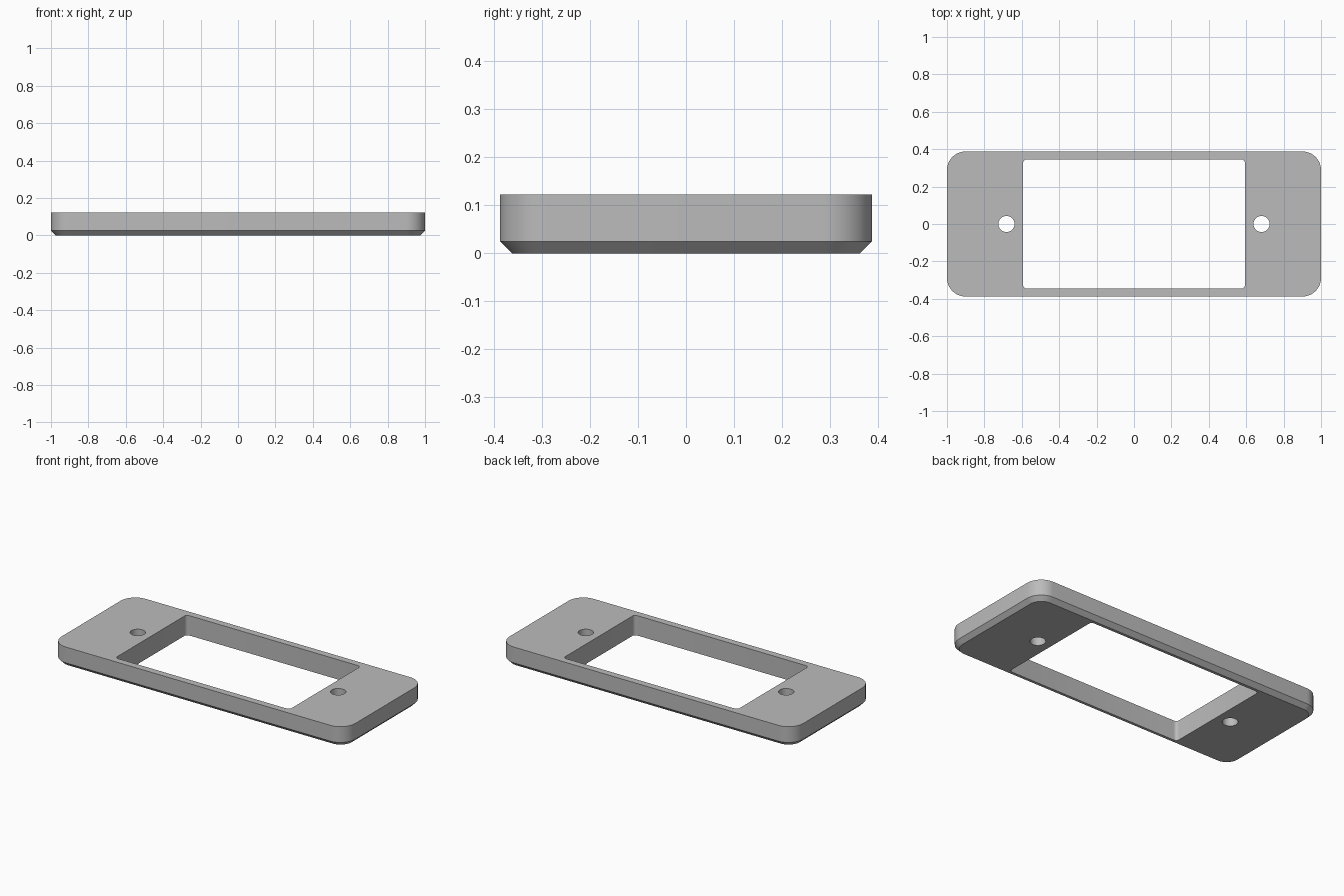
import bpy
import bmesh
import math

cube = bpy.data.objects.get("Cube")
if cube:
    bpy.data.objects.remove(cube, do_unlink=True)

HEIGHT, CHAMFER = 0.122, 0.025
HALF_X, HALF_Y, CORNER = 1.0, 0.388, 0.1


def rounded_rect(hx, hy, r, steps):
    """Outline of a rectangle with rounded corners, counter-clockwise."""
    points = []
    for i, (sx, sy) in enumerate([(1, 1), (-1, 1), (-1, -1), (1, -1)]):
        for k in range(steps + 1):
            a = math.pi / 2 * (i + k / steps)
            points.append((sx * (hx - r) + r * math.cos(a),
                           sy * (hy - r) + r * math.sin(a)))
    return points


def circle(cx, r, sides):
    return [(cx + r * math.cos(math.tau * k / sides),
             r * math.sin(math.tau * k / sides)) for k in range(sides)]


def wall(bm, levels):
    """Join stacked outlines with quads; return the lowest and highest edges."""
    rings = [[bm.verts.new((x, y, z)) for x, y in pts] for pts, z in levels]
    n = len(rings[0])
    for low, high in zip(rings, rings[1:]):
        for i in range(n):
            j = (i + 1) % n
            bm.faces.new((low[i], low[j], high[j], high[i]))
    return [[bm.edges.get((ring[i], ring[(i + 1) % n])) for i in range(n)]
            for ring in (rings[0], rings[-1])]


bm = bmesh.new()

# Outer wall with the chamfered lower rim
base = rounded_rect(HALF_X - CHAMFER, HALF_Y - CHAMFER, CORNER - CHAMFER, 12)
side = rounded_rect(HALF_X, HALF_Y, CORNER, 12)
loops = [wall(bm, [(base, 0), (side, CHAMFER), (side, HEIGHT)])]

# Window opening and the two screw holes
openings = [rounded_rect(0.593, 0.346, 0.02, 6)]
openings += [circle(s * 0.682, 0.043, 40) for s in (-1, 1)]
for outline in openings:
    loops.append(wall(bm, [(outline, 0), (outline, HEIGHT)]))

# Flat bottom and top around the openings
for level, direction in ((0, -1), (1, 1)):
    edges = [e for loop in loops for e in loop[level]]
    bmesh.ops.triangle_fill(bm, edges=edges, use_beauty=True,
                            normal=(0, 0, direction))
bmesh.ops.recalc_face_normals(bm, faces=bm.faces[:])

mesh = bpy.data.meshes.new("face_plate")
bm.to_mesh(mesh)
bm.free()
plate = bpy.data.objects.new("face_plate", mesh)
bpy.context.collection.objects.link(plate)

# Plain grey finish
grey = bpy.data.materials.new("grey")
grey.use_nodes = True
colour = (0.5, 0.5, 0.5, 1)
grey.diffuse_color = colour
grey.node_tree.nodes["Principled BSDF"].inputs["Base Color"].default_value = colour
mesh.materials.append(grey)

bpy.ops.object.select_all(action='DESELECT')
plate.select_set(True)
bpy.context.view_layer.objects.active = plate
bpy.ops.object.shade_smooth_by_angle(angle=math.radians(30))
